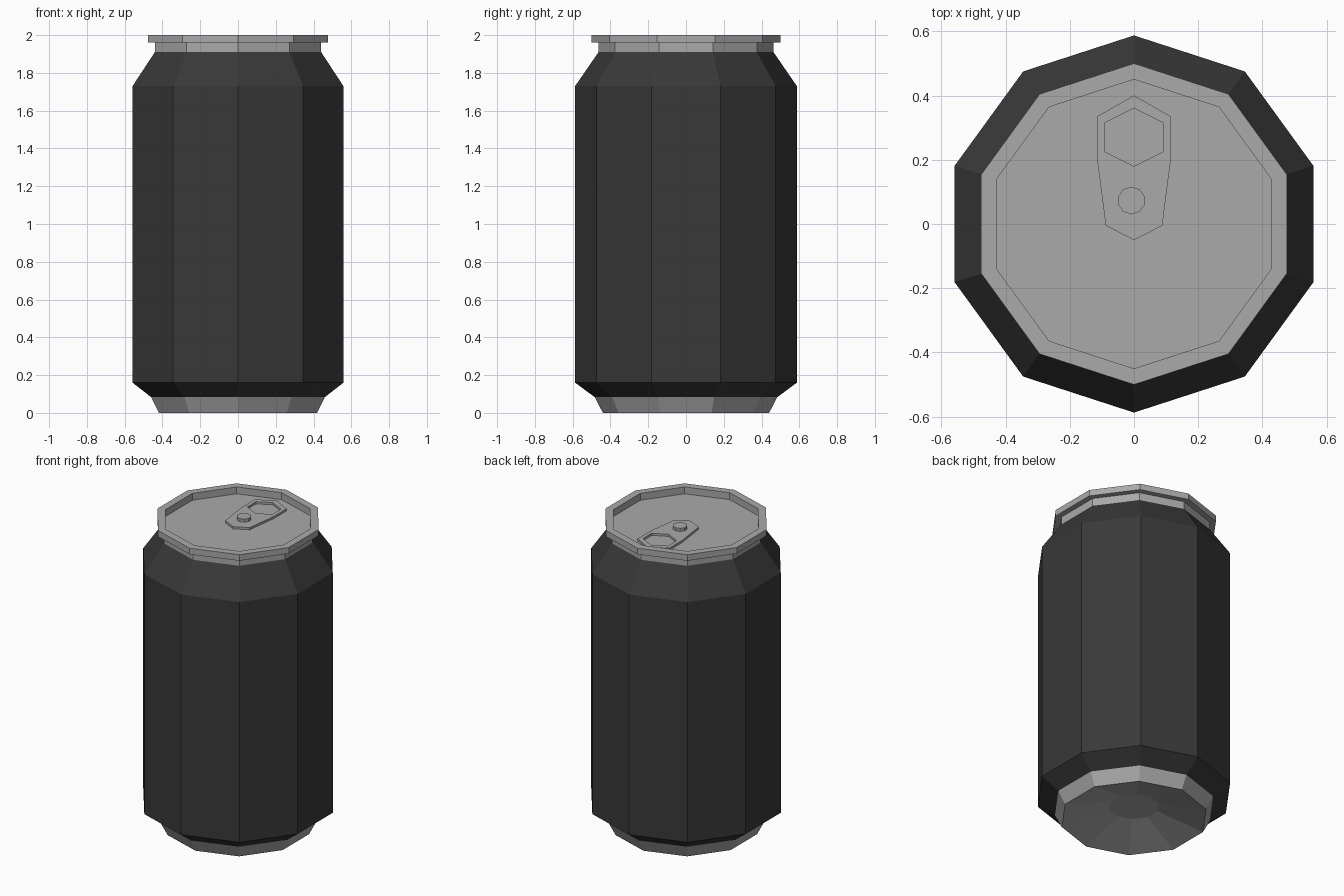
import bpy, bmesh
from math import pi, sin, cos

SIDES = 10

cube = bpy.data.objects.get("Cube")
if cube:
    bpy.data.objects.remove(cube, do_unlink=True)


def material(name, value):
    mat = bpy.data.materials.new(name)
    mat.use_nodes = True
    colour = (value, value, value, 1)
    mat.diffuse_color = colour
    mat.node_tree.nodes["Principled BSDF"].inputs["Base Color"].default_value = colour
    return mat


silver = material("silver metal", 0.40)
black = material("black paint", 0.04)


def finish(name, bm, mat):
    bmesh.ops.recalc_face_normals(bm, faces=bm.faces)
    mesh = bpy.data.meshes.new(name)
    bm.to_mesh(mesh)
    bm.free()
    mesh.materials.append(mat)
    obj = bpy.data.objects.new(name, mesh)
    bpy.context.collection.objects.link(obj)
    return obj


def lathe(name, profile, mat, centre=(0, 0), caps=()):
    """Revolve (radius, height) points; caps lists the rings to fill."""
    bm = bmesh.new()
    angles = [pi / 2 + 2 * pi * i / SIDES for i in range(SIDES)]
    rings = [[bm.verts.new((centre[0] + r * cos(a), centre[1] + r * sin(a), z))
              for a in angles] for r, z in profile]
    for low, high in zip(rings, rings[1:]):
        for i in range(SIDES):
            j = (i + 1) % SIDES
            bm.faces.new((low[i], low[j], high[j], high[i]))
    for c in caps:
        bm.faces.new(rings[c])
    return finish(name, bm, mat)


def mirrored(half):
    """Close a half outline that starts and ends on the centre line."""
    return half + [(-x, y) for x, y in half[-2:0:-1]]


def ring_plate(name, outer, inner, z0, z1, mat):
    """Flat plate with a hole; the outline is bridged to the hole by edge fill."""
    bm = bmesh.new()
    edges = []
    for loop in (outer, inner):
        verts = [bm.verts.new((x, y, z0)) for x, y in loop]
        edges += [bm.edges.new((verts[i - 1], verts[i])) for i in range(len(verts))]
    bmesh.ops.triangle_fill(bm, edges=edges, use_beauty=True)
    top = bmesh.ops.extrude_face_region(bm, geom=bm.faces[:], use_keep_orig=True)
    moved = [v for v in top["geom"] if isinstance(v, bmesh.types.BMVert)]
    bmesh.ops.translate(bm, verts=moved, vec=(0, 0, z1 - z0))
    return finish(name, bm, mat)


# Bare metal base with its raised dome underneath
lathe("base", [(0.15, 0.08), (0.44, 0), (0.483, 0.083)], silver, caps=[0])

# Painted body with lower chamfer and shoulder
lathe("body", [(0.483, 0.083), (0.587, 0.16), (0.587, 1.73), (0.463, 1.91)], black)

# Neck, rim and recessed lid
LID = 1.955
lathe("neck_rim_and_lid",
      [(0.463, 1.91), (0.463, 1.96), (0.5, 1.96), (0.5, 2), (0.45, 2), (0.45, LID)],
      silver, caps=[-1])

# Pull tab with finger hole, and the rivet holding it
tab_outline = mirrored([(0, 0.4), (0.115, 0.335), (0.115, 0.205), (0.088, -0.005), (0, -0.05)])
tab_hole = mirrored([(0, 0.36), (0.09, 0.315), (0.09, 0.225), (0, 0.18)])
ring_plate("pull_tab", tab_outline, tab_hole, LID, LID + 0.014, silver)
lathe("rivet", [(0.043, LID), (0.043, LID + 0.034)], silver, (-0.008, 0.073), caps=[0, 1])
